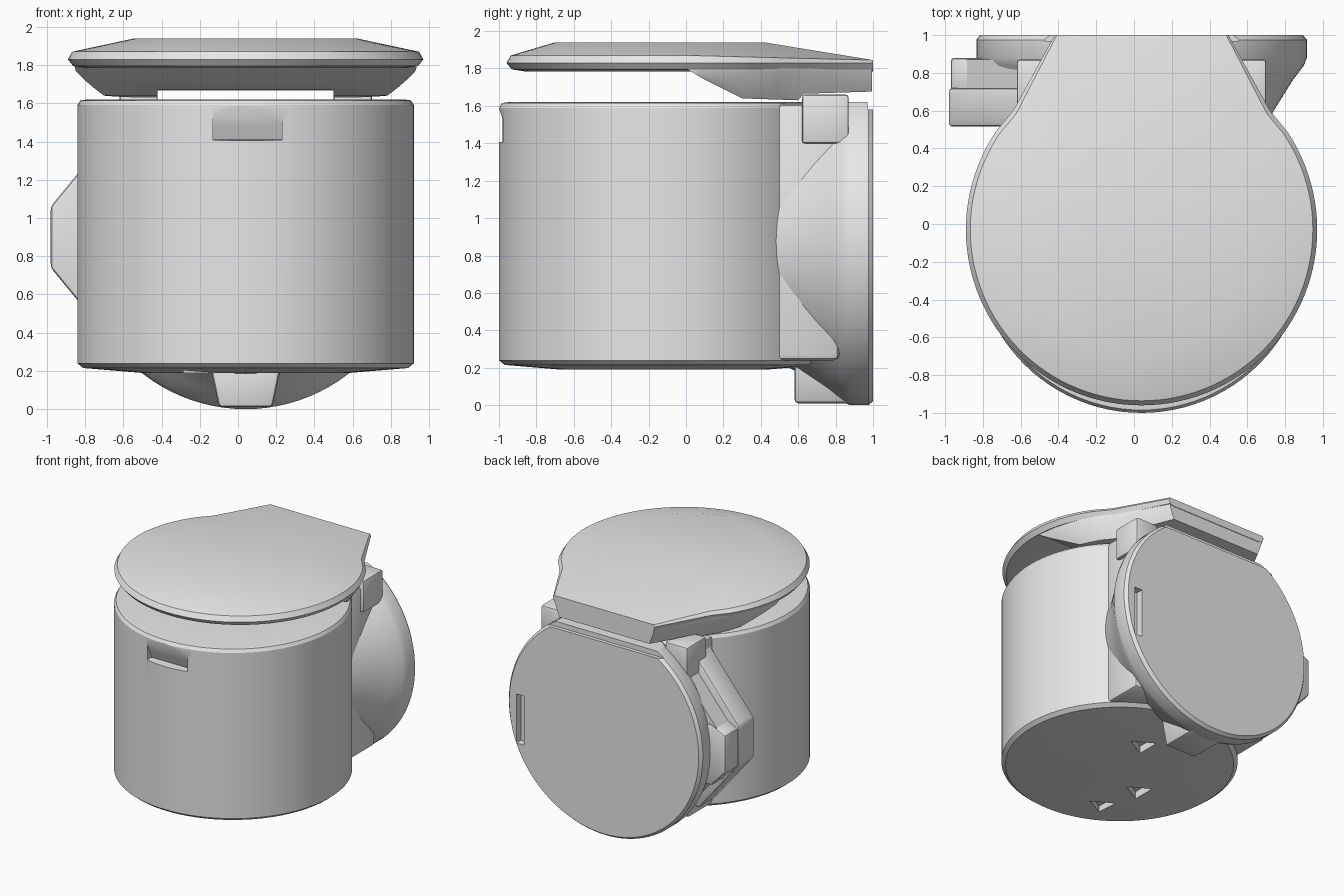
import bpy, bmesh
from math import sin, cos, pi, radians

if "Cube" in bpy.data.objects:
    bpy.data.objects.remove(bpy.data.objects["Cube"], do_unlink=True)

grey = bpy.data.materials.new("plain_grey")
grey.use_nodes = True
grey.diffuse_color = (0.8, 0.8, 0.8, 1)
for node in grey.node_tree.nodes:
    if node.type == 'BSDF_PRINCIPLED':
        node.inputs["Base Color"].default_value = (0.8, 0.8, 0.8, 1)

CX = 0.04  # shared x centre of the jar, lid and back disc


def loft(name, rings):
    """Closed solid through rings that have equal point counts."""
    bm = bmesh.new()
    loops = [[bm.verts.new(p) for p in ring] for ring in rings]
    n = len(loops[0])
    for a, b in zip(loops, loops[1:]):
        for i in range(n):
            j = (i + 1) % n
            bm.faces.new((a[i], a[j], b[j], b[i]))
    bm.faces.new(loops[0][::-1])
    bm.faces.new(loops[-1])
    bmesh.ops.recalc_face_normals(bm, faces=bm.faces[:])
    mesh = bpy.data.meshes.new(name)
    bm.to_mesh(mesh)
    bm.free()
    mesh.materials.append(grey)
    ob = bpy.data.objects.new(name, mesh)
    bpy.context.collection.objects.link(ob)
    return ob


def prism(name, pts, axis, lo, hi):
    """Extrude a 2D outline along x (points y,z) or y (points x,z)."""
    def ring(t):
        return [(t, a, b) if axis == 'x' else (a, t, b) for a, b in pts]
    return loft(name, [ring(lo), ring(hi)])


def box(name, x0, x1, y0, y1, z0, z1):
    return prism(name, [(y0, z0), (y1, z0), (y1, z1), (y0, z1)], 'x', x0, x1)


def apply(ob, mod):
    bpy.context.view_layer.objects.active = ob
    bpy.ops.object.modifier_apply(modifier=mod.name)


def carve(ob, cutter, operation='DIFFERENCE'):
    mod = ob.modifiers.new("carve", 'BOOLEAN')
    mod.operation, mod.object, mod.solver = operation, cutter, 'EXACT'
    apply(ob, mod)
    bpy.data.objects.remove(cutter, do_unlink=True)


def soften(ob, width):
    mod = ob.modifiers.new("soft_edges", 'BEVEL')
    mod.width, mod.segments = width, 2
    mod.limit_method, mod.angle_limit = 'ANGLE', radians(35)
    apply(ob, mod)


def circle(n, r):
    return [(r * cos(2 * pi * i / n), r * sin(2 * pi * i / n)) for i in range(n)]


# Jar body with rounded rims
body_profile = [(0.55, 0.19), (0.85, 0.215), (0.88, 0.24), (0.88, 1.59), (0.865, 1.615), (0.83, 1.62)]
body = loft("jar_body", [[(CX + x, -0.12 + y, z) for x, y in circle(96, r)]
                         for r, z in body_profile])

# Thumb notch at the front of the jar
carve(body, prism("notch_cutter", [(-1.1, 1.4), (-0.93, 1.41), (-0.96, 1.48), (-1.01, 1.61), (-1.1, 1.61)],
                  'x', -0.13, 0.23))

# Small triangular recesses in the base
for x, y in [(0.11, 0.23), (-0.3, -0.31), (-0.23, -0.65)]:
    carve(body, loft("recess_cutter", [[(x + a, y + b, z) for a, b in circle(3, 0.11)]
                                       for z in (0.1, 0.25)]))

# Neck joining the jar to the back disc
neck = box("neck", CX - 0.63, CX + 0.63, 0.48, 0.82, 0.24, 1.61)
soften(neck, 0.03)

# Back disc: flared drum facing +y with a flat top
disc_profile = [(0.46, 0.63), (0.6, 0.7), (0.76, 0.8), (0.84, 0.86), (0.88, 0.875), (0.975, 0.875), (1.0, 0.855)]
disc = loft("back_disc", [[(CX + a, y, 0.875 + b) for a, b in circle(96, r)]
                          for y, r in disc_profile])
carve(disc, box("top_cutter", -1, 1, 0.3, 1.2, 1.62, 2))
carve(disc, box("slot_cutter", 0.76, 0.83, 0.94, 1.1, 0.55, 0.95))
carve(disc, box("edge_cutter", -0.7, 0.8, 0.97, 1.1, 1.58, 2))

# Foot under the neck
foot = loft("foot", [[(CX + s * w, y, z) for s, y in ((-1, 0.58), (1, 0.58), (1, 0.95), (-1, 0.95))]
                     for w, z in ((0.14, 0.01), (0.19, 0.25))])
soften(foot, 0.02)

# Side latch: thick front guard and a thinner web behind it, leaving a groove
latch_outline = [(-0.98, 0.74), (-0.98, 1.06), (-0.84, 1.23), (-0.52, 1.62), (-0.3, 1.62),
                 (-0.3, 0.3), (-0.62, 0.3), (-0.84, 0.57)]
guard = prism("latch_guard", latch_outline, 'y', 0.515, 0.72)
soften(guard, 0.02)
web = prism("latch_web", [(x * 0.93, 0.9 + (z - 0.9) * 0.92) for x, z in latch_outline],
            'y', 0.7, 0.87)
button = prism("latch_button", [(-0.97, 0.74), (-0.97, 1.04), (-0.84, 1.1), (-0.7, 1.1),
                                (-0.7, 0.6), (-0.84, 0.6)], 'y', 0.7, 0.88)
soften(button, 0.02)

# Hinge block between the disc and the lid
for side in (-1, 1):
    x = CX + side * 0.56
    ear = box("hinge_ear", x - 0.1, x + 0.1, 0.62, 0.87, 1.4, 1.66)
    soften(ear, 0.015)


def lid_outline():
    """Round front with a tapering tail to the back."""
    arc = []
    for i in range(81):
        a = radians(-214 + 248 * i / 80)
        arc.append((0.93 * cos(a), -0.03 + 0.93 * sin(a)))
    return [(-0.46, 1.0), (-0.68, 0.6)] + arc + [(0.68, 0.6), (0.46, 1.0)]


# Lid: thin plate with a sloping crown
outline = lid_outline()


def lid_ring(s, z, slope=0.0):
    return [(CX + x * s, y * s if y < 0.9 else y, z - slope * max(0, y)) for x, y in outline]


crown = []
for x, y in outline:
    length = (x * x + (y + 0.1) ** 2) ** 0.5
    crown.append((CX + 0.58 * x / length, -0.12 + 0.58 * (y + 0.1) / length, 1.94))
lid = loft("lid", [lid_ring(0.9, 1.785), lid_ring(0.97, 1.795), lid_ring(1.0, 1.83),
                   lid_ring(0.975, 1.87, 0.025), crown])

# Hinge tail under the back of the lid
tail = loft("lid_tail", [[(CX + x * s, y * 0.995, z) for x, y in outline]
                         for s, z in ((0.82, 1.6), (0.96, 1.77), (0.97, 1.84))])
carve(tail, prism("tail_shape", [(0.0, 1.8), (0.1, 1.74), (0.3, 1.64), (0.6, 1.63), (0.63, 1.665),
                                 (1.1, 1.68), (1.1, 1.83), (0.0, 1.83)], 'x', -2, 2), 'INTERSECT')
carve(tail, box("tail_gap", -0.42, 0.5, -0.2, 0.7, 1.5, 1.67))

# Smooth shading with crisp edges
bpy.ops.object.select_all(action='DESELECT')
for ob in bpy.context.collection.objects:
    if ob.type == 'MESH' and grey.name in ob.data.materials:
        ob.select_set(True)
        bpy.context.view_layer.objects.active = ob
bpy.ops.object.shade_smooth_by_angle(angle=radians(30))
